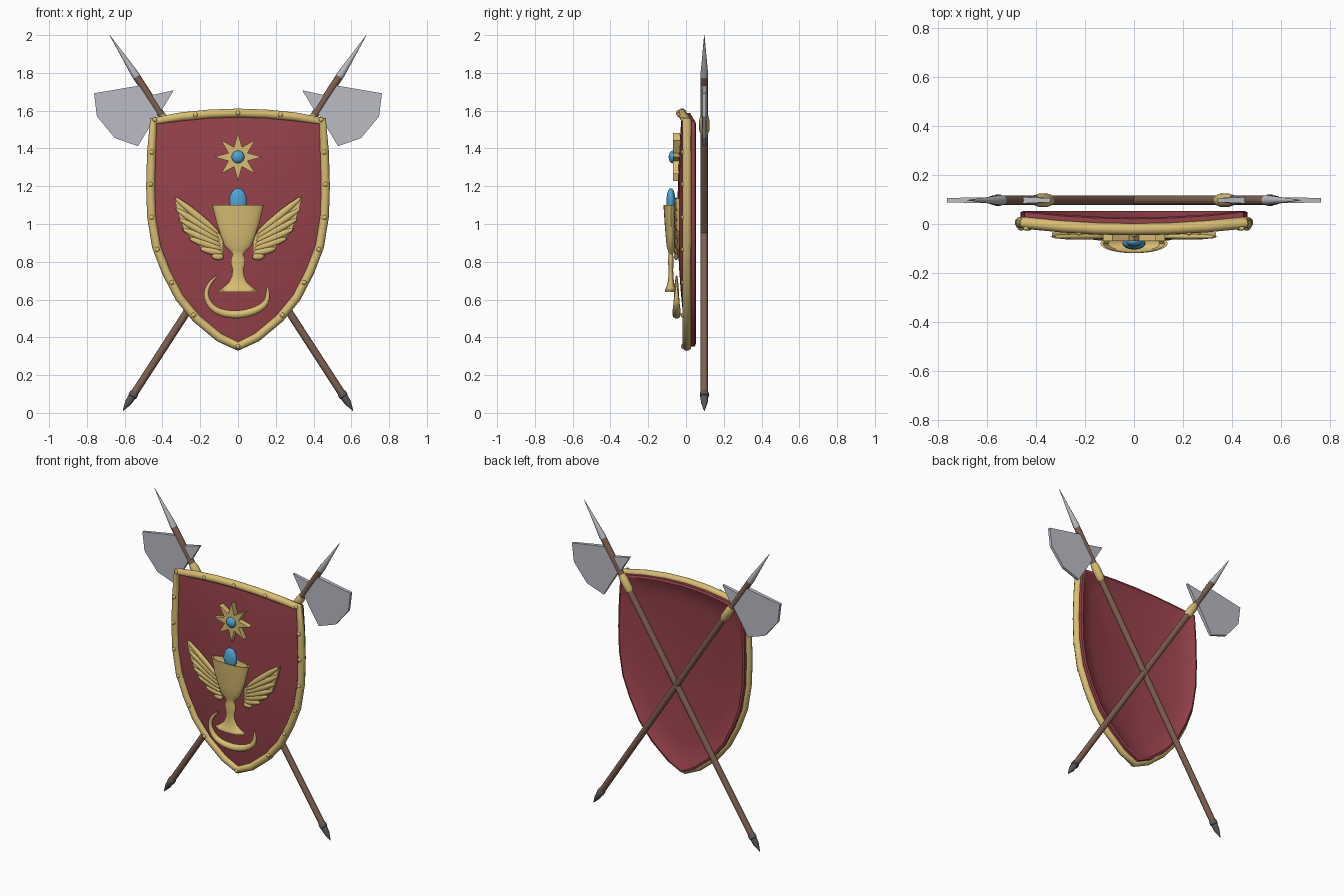
import bpy, bmesh
from math import sin, cos, pi, atan2, hypot
from mathutils import Vector, Matrix

old = bpy.data.objects.get("Cube")
if old:
    bpy.data.objects.remove(old, do_unlink=True)


def material(name, r, g, b):
    m = bpy.data.materials.new(name)
    m.use_nodes = True
    m.diffuse_color = (r, g, b, 1)
    m.node_tree.nodes["Principled BSDF"].inputs["Base Color"].default_value = (r, g, b, 1)
    return m


RED = material("crimson", 0.31, 0.055, 0.07)
GOLD = material("gold", 0.69, 0.51, 0.17)
STEEL = material("steel", 0.50, 0.51, 0.56)
BLUE = material("gem blue", 0.08, 0.37, 0.64)
WOOD = material("brown wood", 0.21, 0.115, 0.08)
IRON = material("dark iron", 0.10, 0.095, 0.105)
SIDES = (("left", 1), ("right", -1))


def finish(name, bm, mat, angle=0.6):
    bmesh.ops.recalc_face_normals(bm, faces=bm.faces)
    me = bpy.data.meshes.new(name)
    bm.to_mesh(me)
    bm.free()
    ob = bpy.data.objects.new(name, me)
    bpy.context.collection.objects.link(ob)
    me.materials.append(mat)
    bpy.ops.object.select_all(action="DESELECT")
    ob.select_set(True)
    bpy.context.view_layer.objects.active = ob
    if angle:
        bpy.ops.object.shade_smooth_by_angle(angle=angle)
    return ob


def loft(name, rings, mat, angle=0.6):
    """Skin a list of equal rings of points and cap both ends."""
    bm = bmesh.new()
    rows = [[bm.verts.new(p) for p in ring] for ring in rings]
    n = len(rows[0])
    for a, b in zip(rows, rows[1:]):
        for i in range(n):
            j = (i + 1) % n
            bm.faces.new((a[i], a[j], b[j], b[i]))
    bm.faces.new(rows[0])
    bm.faces.new(rows[-1])
    return finish(name, bm, mat, angle)


def plate(name, outline, y, halves, mat):
    """Flat plate from (x, z) points, half thickness given per point."""
    return loft(name, [[(x, y + k * h, z) for (x, z), h in zip(outline, halves)]
                       for k in (-1, 1)], mat, 0)


def balls(name, items, mat, seg=16):
    """Ellipsoids from (centre, radii, turn about y)."""
    bm = bmesh.new()
    for c, r, turn in items:
        m = Matrix.Translation(c) @ Matrix.Rotation(turn, 4, "Y") @ Matrix.Diagonal((*r, 1))
        bmesh.ops.create_uvsphere(bm, u_segments=seg, v_segments=seg // 2, radius=1, matrix=m)
    return finish(name, bm, mat, 1.0)


def tube(name, pts, radii, mat, cyclic=False, kind="POLY"):
    cu = bpy.data.curves.new(name, "CURVE")
    cu.dimensions = "3D"
    cu.bevel_depth = 1
    cu.bevel_resolution = 3
    sp = cu.splines.new(kind)
    sp.points.add(len(pts) - 1)
    for p, co, r in zip(sp.points, pts, radii):
        p.co = (*co, 1)
        p.radius = r
    sp.use_cyclic_u = cyclic
    if kind == "NURBS":
        sp.use_endpoint_u = True
        sp.order_u = 3
        sp.resolution_u = 6
    cu.use_fill_caps = True
    cu.materials.append(mat)
    ob = bpy.data.objects.new(name, cu)
    bpy.context.collection.objects.link(ob)
    bpy.ops.object.select_all(action="DESELECT")
    ob.select_set(True)
    bpy.context.view_layer.objects.active = ob
    bpy.ops.object.convert(target="MESH")
    bpy.ops.object.shade_smooth_by_angle(angle=0.8)


# Shield outline, half then mirrored
half = [(0, 1.588), (0.15, 1.583), (0.3, 1.568), (0.447, 1.545), (0.458, 1.38), (0.463, 1.2),
        (0.458, 1.04), (0.432, 0.88), (0.38, 0.745), (0.31, 0.61), (0.22, 0.5), (0.1, 0.4), (0, 0.352)]
outline = half + [(-x, z) for x, z in half[-2:0:-1]]


def edge_y(x, z):
    return 0.005 - (0.027 * (1 - (x / 0.45) ** 2) if z > 1.5 else 0)


# Domed shield body with hollow back
MID = 1.05


def shield_ring(s, back):
    return [(x * s, edge_y(x, z) * s * s - 0.045 * (1 - s * s) + back, MID + (z - MID) * s)
            for x, z in outline]


front = [shield_ring(s, 0) for s in (0.02, 0.2, 0.4, 0.6, 0.8, 0.92, 1)]
rear = [shield_ring(s, b) for s, b in ((1, 0.043), (0.975, 0.05), (0.94, 0.046), (0.9, 0.038),
                                      (0.75, 0.036), (0.5, 0.036), (0.25, 0.036), (0.02, 0.036))]
loft("shield_body", front + rear, RED)

# Rim and its studs
tube("shield_rim", [(x, edge_y(x, z), z) for x, z in outline], [0.024] * len(outline), GOLD, True)
stud_half = [(0.44, 1.553), (0.225, 1.578), (0.457, 1.38), (0.463, 1.21), (0.458, 1.035),
             (0.428, 0.865), (0.35, 0.69), (0.235, 0.518)]
studs = [(0, 1.588), (0, 0.352)] + [(s * x, z) for x, z in stud_half for _, s in SIDES]
balls("rim_studs", [((x, edge_y(x, z) - 0.022, z), (0.013, 0.01, 0.013), 0) for x, z in studs], GOLD, 10)

# Eight-pointed star with gem
star = []
for i in range(16):
    r = 0.055 if i % 2 else 0.127
    star.append((r * sin(i * pi / 8), 1.355 + r * cos(i * pi / 8)))
plate("star", star, -0.051, [0.019] * 16, GOLD)
balls("star_gem", [((0, -0.07, 1.355), (0.034, 0.022, 0.034), 0)], BLUE)

# Flattened goblet and the egg in it
profile = [(0.105, 0.64), (0.105, 0.65), (0.08, 0.662), (0.048, 0.69), (0.032, 0.725), (0.029, 0.76),
           (0.038, 0.79), (0.037, 0.815), (0.028, 0.84), (0.045, 0.86), (0.072, 0.885), (0.092, 0.94),
           (0.112, 1.0), (0.127, 1.06), (0.137, 1.1), (0.125, 1.1), (0.105, 1.05), (0.05, 1.03)]
loft("goblet", [[(r * cos(a * pi / 16), -0.08 + (0.25 * r + 0.005) * sin(a * pi / 16), z)
                 for a in range(32)] for r, z in profile], GOLD)
balls("goblet_egg", [((0, -0.08, 1.12), (0.047, 0.024, 0.07), 0)], BLUE, 20)

# Curled crescent beneath the goblet
curl = [(-0.11, 0.725), (-0.155, 0.69), (-0.175, 0.61), (-0.12, 0.535), (0, 0.515),
        (0.11, 0.545), (0.165, 0.6), (0.155, 0.67)]
tube("crescent", [(x, -0.05, z) for x, z in curl],
     [0.004, 0.01, 0.014, 0.019, 0.023, 0.021, 0.014, 0.005], GOLD, kind="NURBS")

# Wings: backing plate with fanned feathers
tips = [(0.34, 1.145), (0.335, 1.085), (0.318, 1.03), (0.297, 0.975), (0.26, 0.925), (0.2, 0.87), (0.14, 0.832)]
for side, s in SIDES:
    shape = [(0.08, 0.82), (0.19, 0.868), (0.285, 0.965), (0.325, 1.08), (0.335, 1.135),
             (0.2, 1.04), (0.11, 0.96), (0.08, 0.93)]
    plate(side + "_wing", [(s * x, z) for x, z in shape], -0.044, [0.01] * len(shape), GOLD)
    feathers = []
    for i, (tx, tz) in enumerate(tips):
        k = i / (len(tips) - 1)
        rx, rz = 0.095 - 0.02 * k, 0.945 - 0.12 * k
        dx, dz = s * (tx - rx), tz - rz
        feathers.append(((s * (rx + tx) / 2, -0.052, (rz + tz) / 2),
                         (hypot(dx, dz) / 2, 0.012, 0.019), -atan2(dz, dx)))
    balls(side + "_wing_feathers", feathers, GOLD, 12)


# Crossed polearms
def rod(name, s, prof, mat, n=12):
    d = Vector((0.648 * s, 0, 1)).normalized()
    v = d.cross(Vector((0, 1, 0)))
    rings = []
    for z, r in prof:
        c = Vector((s * (0.648 * (z - 0.01) - 0.61), 0.097, z))
        rings.append([c + r * (v * cos(a * 2 * pi / n) + Vector((0, 1, 0)) * sin(a * 2 * pi / n))
                      for a in range(n)])
    loft(name, rings, mat)


blade = [(0.51, 1.735), (0.762, 1.692), (0.747, 1.57), (0.652, 1.455), (0.53, 1.412), (0.425, 1.585)]
beak = [(0.34, 1.708), (0.475, 1.678), (0.415, 1.585)]
for side, s in SIDES:
    rod(side + "_pole", s, [(0.08, 0.02), (1.78, 0.02)], WOOD)
    rod(side + "_spike", s, [(1.77, 0.019), (1.79, 0.021), (1.86, 0.014), (2.0, 0.001)], STEEL)
    rod(side + "_collar", s, [(1.48, 0.021), (1.495, 0.027), (1.55, 0.027), (1.575, 0.021)], GOLD)
    rod(side + "_foot_cap", s, [(0.012, 0.002), (0.055, 0.018), (0.085, 0.02), (0.088, 0.024),
                                (0.105, 0.024), (0.11, 0.02)], IRON)
    plate(side + "_axe_blade", [(s * x, z) for x, z in blade], 0.097,
          [0.014, 0.009, 0.009, 0.009, 0.009, 0.014], STEEL)
    plate(side + "_axe_beak", [(s * x, z) for x, z in beak], 0.097, [0.008, 0.014, 0.014], STEEL)
